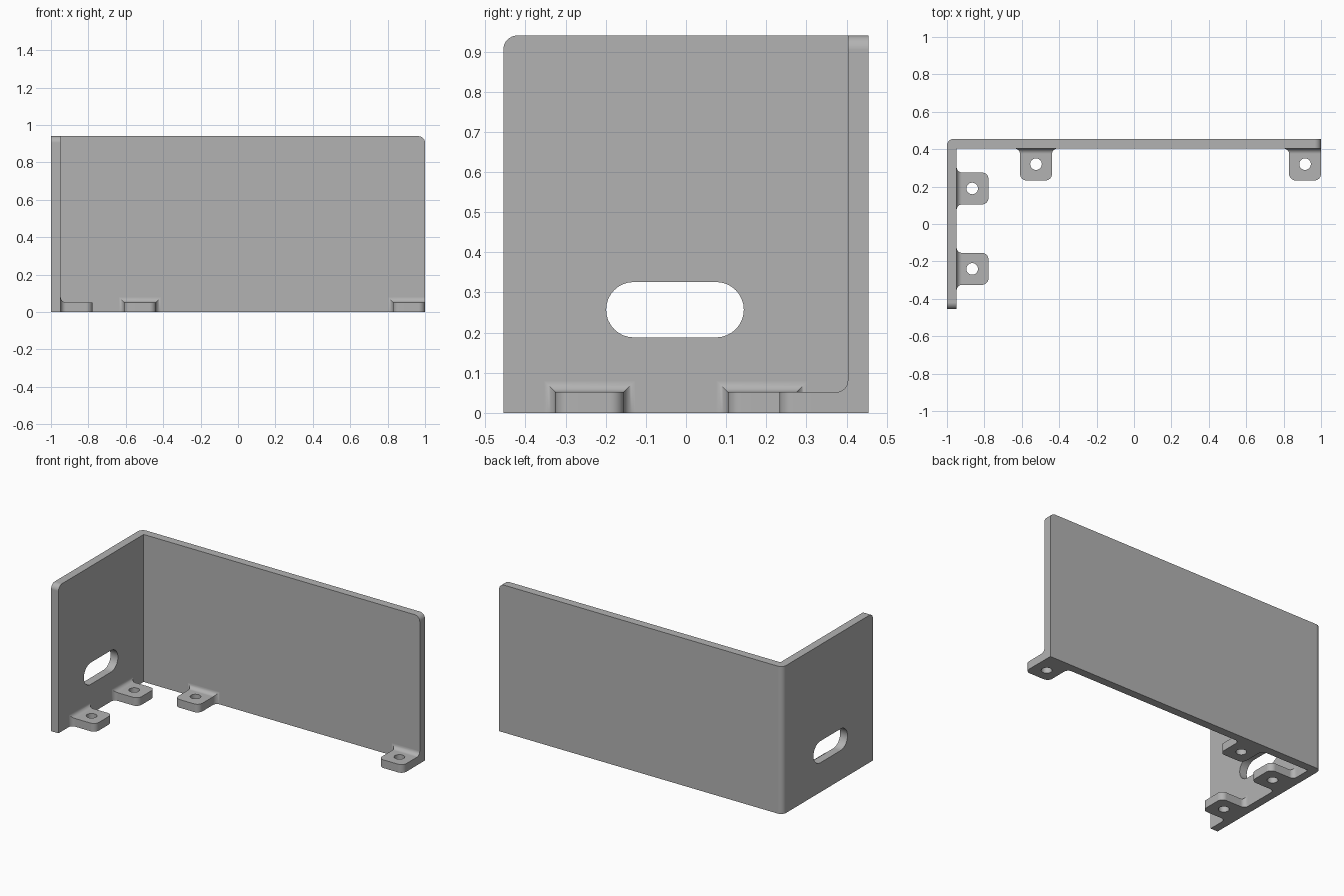
import bpy, bmesh
from math import sin, cos, pi, sqrt
from mathutils import Vector

cube = bpy.data.objects.get("Cube")
if cube:
    bpy.data.objects.remove(cube, do_unlink=True)

HALF_Y, HEIGHT, WALL = 0.455, 0.94, 0.052
INNER_X, INNER_Y = -1 + WALL, HALF_Y - WALL
TAB_W, TAB_D, TAB_H = 0.171, 0.17, 0.052
FILLET, CORNER, HOLE = 0.028, 0.035, 0.031

grey = bpy.data.materials.new("plain grey")
grey.use_nodes = True
grey.diffuse_color = (0.45, 0.45, 0.45, 1)
grey.node_tree.nodes["Principled BSDF"].inputs["Base Color"].default_value = grey.diffuse_color


def finish(bm, name):
    bmesh.ops.recalc_face_normals(bm, faces=bm.faces)
    mesh = bpy.data.meshes.new(name)
    bm.to_mesh(mesh)
    bm.free()
    mesh.materials.append(grey)
    obj = bpy.data.objects.new(name, mesh)
    bpy.context.collection.objects.link(obj)
    return obj


def loft(rings):
    """Skin equal-length rings of points and cap both ends."""
    bm = bmesh.new()
    loops = [[bm.verts.new(p) for p in ring] for ring in rings]
    n = len(loops[0])
    for a, b in zip(loops, loops[1:]):
        for i in range(n):
            j = (i + 1) % n
            bm.faces.new((a[i], a[j], b[j], b[i]))
    bm.faces.new(loops[0])
    bm.faces.new(loops[-1])
    return bm


def combine(target, tool, operation):
    mod = target.modifiers.new(operation.lower(), 'BOOLEAN')
    mod.object, mod.operation, mod.solver = tool, operation, 'EXACT'
    bpy.context.view_layer.objects.active = target
    bpy.ops.object.modifier_apply(modifier=mod.name)
    bpy.data.objects.remove(tool, do_unlink=True)


# L-shaped wall plate with three rounded outer corners
plan = [(-1, -HALF_Y), (INNER_X, -HALF_Y), (INNER_X, INNER_Y),
        (1, INNER_Y), (1, HALF_Y), (-1, HALF_Y)]
bm = loft([[(x, y, z) for x, y in plan] for z in (0, HEIGHT)])


def is_rounded(edge):
    mid = (edge.verts[0].co + edge.verts[1].co) / 2
    top = mid.z > HEIGHT - 0.001
    front = top and mid.y < -HALF_Y + 0.001
    right_end = top and mid.x > 0.999
    back_corner = (mid - Vector((-1, HALF_Y, HEIGHT / 2))).length < 0.001
    return front or right_end or back_corner


bmesh.ops.bevel(bm, geom=[e for e in bm.edges if is_rounded(e)], offset=CORNER,
                segments=8, profile=0.5, affect='EDGES')
bracket = finish(bm, "angle_bracket")


# Mounting tab: flared fillet at the wall, rounded corners at the tip
def tab_rings(place, flare_end):
    half = TAB_W / 2
    steps = [i / 8 * pi / 2 for i in range(9)]
    sections = [(-0.02, FILLET, 0)]
    sections += [(FILLET * (1 - cos(a)), FILLET * (1 - sin(a)), 0) for a in steps]
    sections += [(TAB_D - CORNER * (1 - sin(a)), 0, CORNER * (1 - cos(a))) for a in steps]
    rings = []
    for d, flare, inset in sections:
        lo = -half - flare + inset
        hi = half + (flare if flare_end else 0) - inset
        top = TAB_H + flare
        rings.append([place(d, v, z) for v, z in ((lo, 0), (hi, 0), (hi, top), (lo, top))])
    return rings


def add_tab(place, flare_end=True):
    combine(bracket, finish(loft(tab_rings(place, flare_end)), "tab"), 'UNION')
    rim = [(HOLE * cos(i * pi / 16), HOLE * sin(i * pi / 16)) for i in range(32)]
    rings = [[place(0.083 + a, b, z) for a, b in rim] for z in (-0.05, 0.15)]
    combine(bracket, finish(loft(rings), "hole_cutter"), 'DIFFERENCE')


for y in (-0.24, 0.19):
    add_tab(lambda d, v, z: (INNER_X + d, y + v, z))
add_tab(lambda d, v, z: (-0.524 + v, INNER_Y - d, z))
add_tab(lambda d, v, z: (1 - TAB_W / 2 + v, INNER_Y - d, z), flare_end=False)

# Cable slot through the side wall
slot = []
for side, start in ((1, -pi / 2), (-1, pi / 2)):
    for i in range(17):
        a = start + i * pi / 16
        slot.append((-0.0275 + side * 0.1025 + 0.069 * cos(a), 0.257 + 0.069 * sin(a)))
rings = [[(x, y, z) for y, z in slot] for x in (-1.1, -0.85)]
combine(bracket, finish(loft(rings), "slot_cutter"), 'DIFFERENCE')

# Smooth rounded faces, keep hard edges
bpy.ops.object.select_all(action='DESELECT')
bracket.select_set(True)
bpy.context.view_layer.objects.active = bracket
bpy.ops.object.shade_smooth_by_angle(angle=pi / 6)
weighted = bracket.modifiers.new("even_shading", 'WEIGHTED_NORMAL')
weighted.keep_sharp = True
